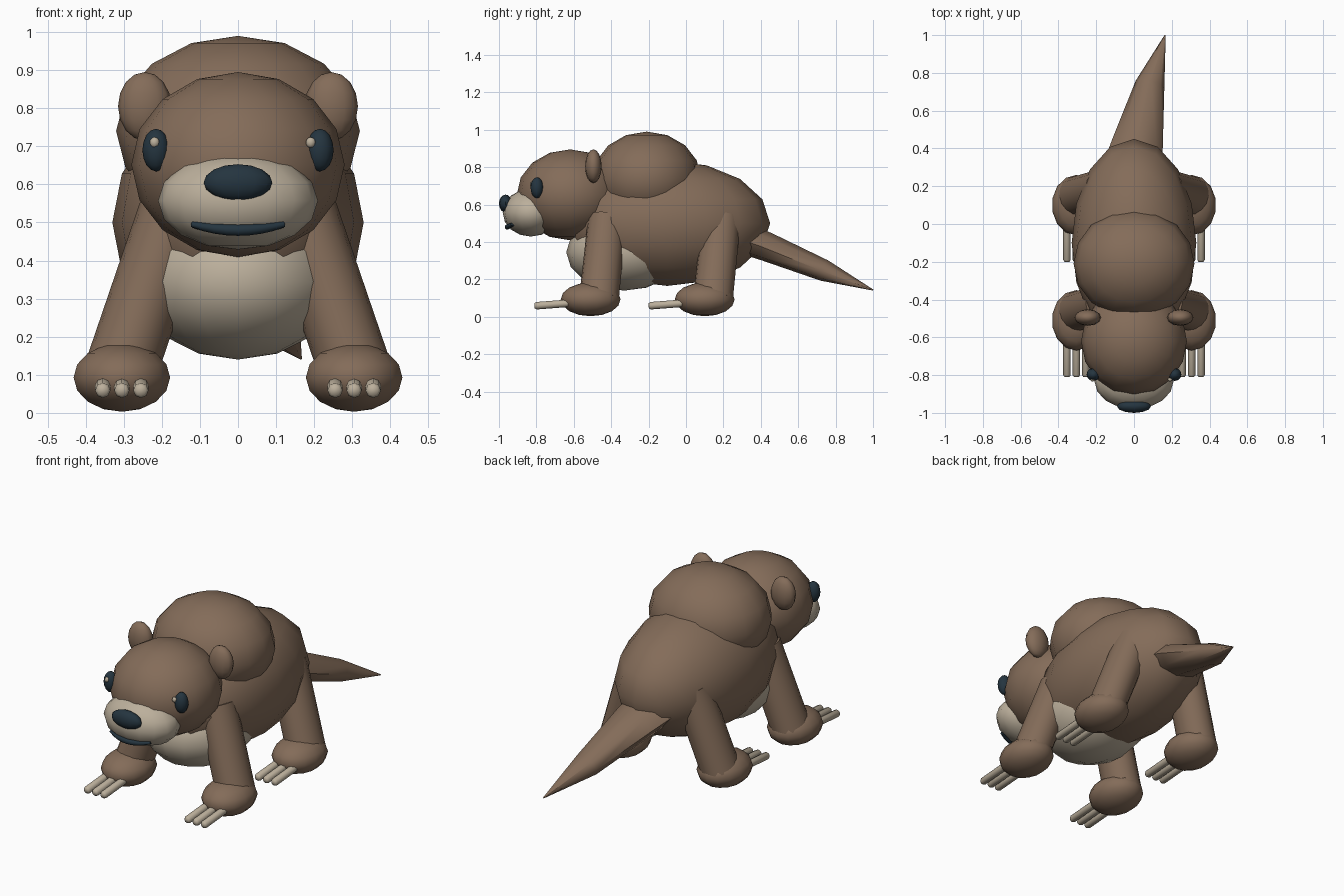
import bpy, bmesh, math
from mathutils import Vector, Matrix

if "Cube" in bpy.data.objects:
    bpy.data.objects.remove(bpy.data.objects["Cube"])


def material(name, rgb):
    m = bpy.data.materials.new(name)
    m.diffuse_color = (*rgb, 1)
    m.use_nodes = True
    m.node_tree.nodes["Principled BSDF"].inputs["Base Color"].default_value = m.diffuse_color
    return m


FUR = material("fur_brown", (0.23, 0.15, 0.10))
TAN = material("tan", (0.50, 0.43, 0.33))
DARK = material("dark", (0.018, 0.035, 0.05))


def finish(bm, name, mat, angle=60):
    bmesh.ops.recalc_face_normals(bm, faces=bm.faces)
    me = bpy.data.meshes.new(name)
    bm.to_mesh(me)
    bm.free()
    me.materials.append(mat)
    ob = bpy.data.objects.new(name, me)
    bpy.context.collection.objects.link(ob)
    bpy.ops.object.select_all(action='DESELECT')
    ob.select_set(True)
    bpy.context.view_layer.objects.active = ob
    bpy.ops.object.shade_smooth_by_angle(angle=math.radians(angle))
    return ob


def ball(name, loc, radii, mat, seg=16, rings=8, tilt=0):
    bm = bmesh.new()
    bmesh.ops.create_uvsphere(bm, u_segments=seg, v_segments=rings, radius=1)
    bm.transform(Matrix.Translation(loc) @ Matrix.Rotation(tilt, 4, 'X')
                 @ Matrix.Diagonal((*radii, 1)))
    return finish(bm, name, mat)


def loft(name, rings, mat, sides):
    """Tube through (centre, horizontal radius, vertical radius) rings."""
    bm = bmesh.new()
    loops = []
    pts = [Vector(r[0]) for r in rings]
    for i, (c, a, b) in enumerate(rings):
        d = (pts[min(i + 1, len(pts) - 1)] - pts[max(i - 1, 0)]).normalized()
        ref = Vector((0, 0, 1)) if abs(d.z) < 0.8 else Vector((0, 1, 0))
        u = d.cross(ref).normalized()
        v = u.cross(d)
        loops.append([bm.verts.new(pts[i] + u * a * math.cos(t) + v * b * math.sin(t))
                      for t in (2 * math.pi * k / sides for k in range(sides))])
    for l0, l1 in zip(loops, loops[1:]):
        for k in range(sides):
            j = (k + 1) % sides
            bm.faces.new((l0[k], l0[j], l1[j], l1[k]))
    bm.faces.new(loops[0])
    bm.faces.new(loops[-1])
    return finish(bm, name, mat)


# Trunk, shoulder hump and pale belly
ball("body", (0, -0.10, 0.50), (0.33, 0.55, 0.335), FUR)
ball("shoulder_hump", (0, -0.21, 0.74), (0.32, 0.29, 0.25), FUR)
ball("belly", (0, -0.33, 0.345), (0.27, 0.31, 0.205), TAN)

# Head, muzzle and nose
ball("head", (0, -0.62, 0.652), (0.28, 0.285, 0.243), FUR)
ball("muzzle", (0, -0.83, 0.557), (0.21, 0.15, 0.128), TAN)
ball("nose", (0, -0.965, 0.605), (0.09, 0.035, 0.048), DARK, 12, 8)

# Smiling mouth, swept across the muzzle
smile = []
for i in range(9):
    t = i / 4 - 1
    smile.append(((0.118 * t, -0.955 + 0.03 * t * t, 0.480 + 0.015 * t * t),
                  0.014, 0.015 - 0.006 * t * t))
loft("mouth", smile, DARK, 8)

# Ears and eyes on both sides
for s, side in ((-1, "left"), (1, "right")):
    ball("ear_" + side, (0.245 * s, -0.495, 0.805), (0.07, 0.044, 0.09), FUR, 12, 8)
    ball("eye_" + side, (0.215 * s, -0.797, 0.69), (0.036, 0.034, 0.056), DARK, 12, 8)
    ball("eye_glint_" + side, (0.205 * s - 0.014, -0.824, 0.71),
         (0.013, 0.01, 0.014), TAN, 8, 6)

# Four leaning legs with feet and three claws each
for dy, end in ((0, "front"), (0.61, "hind")):
    for s, side in ((-1, "left"), (1, "right")):
        tag = end + "_" + side
        loft("leg_" + tag, [((0.165 * s, -0.42 + dy, 0.53), 0.095, 0.103),
                            ((0.312 * s, -0.465 + dy, 0.10), 0.095, 0.106)], FUR, 16)
        ball("foot_" + tag, (0.305 * s, -0.51 + dy, 0.093), (0.13, 0.16, 0.09), FUR, 14, 8)
        for k in (-1, 0, 1):
            x = 0.305 * s + 0.05 * k
            loft(f"claw_{tag}_{k + 2}", [((x, -0.58 + dy, 0.076), 0.02, 0.02),
                                         ((x, -0.80 + dy, 0.059), 0.02, 0.02),
                                         ((x, -0.81 + dy, 0.058), 0.013, 0.013)], TAN, 8)

# Tapered tail curving to one side
loft("tail", [((-0.01, 0.28, 0.43), 0.16, 0.085),
              ((0.02, 0.43, 0.375), 0.135, 0.078),
              ((0.085, 0.74, 0.247), 0.078, 0.058),
              ((0.165, 1.0, 0.143), 0.003, 0.003)], FUR, 8)
